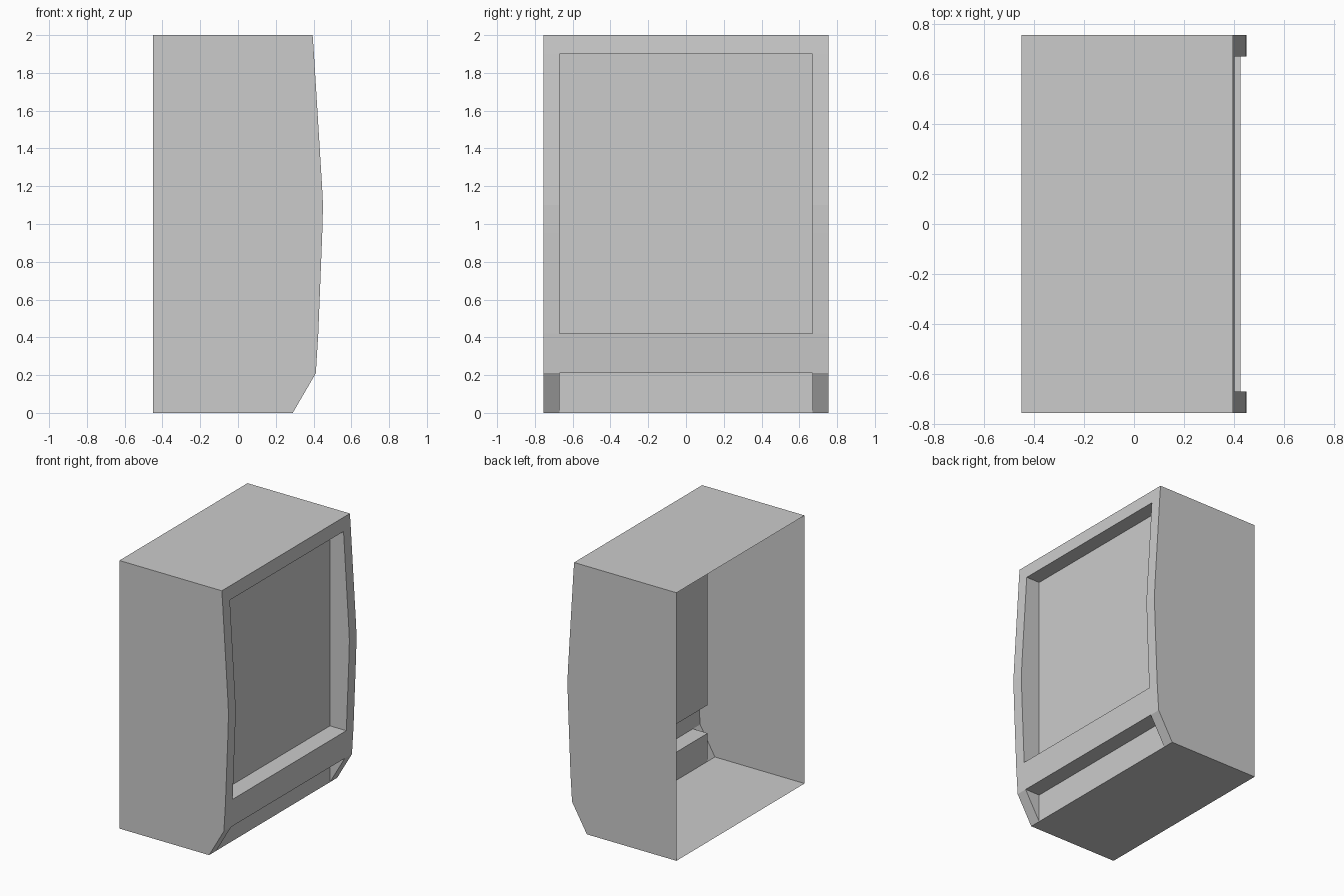
import bpy
import bmesh
from mathutils import Vector

cube = bpy.data.objects.get("Cube")
if cube:
    bpy.data.objects.remove(cube, do_unlink=True)

grey = bpy.data.materials.new("light grey")
grey.use_nodes = True
colour = (0.6, 0.6, 0.6, 1)
grey.diffuse_color = colour
grey.node_tree.nodes["Principled BSDF"].inputs["Base Color"].default_value = colour

HALF, INNER = 0.755, 0.67                  # half width of the case and of the recesses
BACK, PANEL = -0.45, 0.29                  # depth of the open back and of the recessed panels
TOP, WIN_TOP, WIN_LOW, KICK = 2.0, 1.9, 0.42, 0.21
# Bowed front profile as (x, z), from the top to the floor
FRONT = [(0.395, TOP), (0.402, WIN_TOP), (0.445, 1.2), (0.45, 1.1), (0.446, 0.95),
         (0.425, WIN_LOW), (0.412, KICK), (PANEL, 0)]
AT = {z: x for x, z in FRONT}
X, Y, Z = Vector((1, 0, 0)), Vector((0, 1, 0)), Vector((0, 0, 1))


def face(bm, points, outward):
    """Add one polygon whose normal points along outward."""
    f = bm.faces.new([bm.verts.new(p) for p in points])
    f.normal_update()
    if f.normal.dot(outward) < 0:
        f.normal_flip()


def strip(bm, profile, y0, y1, outward):
    """Sweep an (x, z) profile across the width."""
    for (xa, za), (xb, zb) in zip(profile, profile[1:]):
        face(bm, [(xa, y0, za), (xa, y1, za), (xb, y1, zb), (xb, y0, zb)], outward)


def side(bm, profile, y, outward):
    face(bm, [(x, y, z) for x, z in profile], outward)


def finish(bm, name):
    bmesh.ops.remove_doubles(bm, verts=bm.verts, dist=0.0005)
    mesh = bpy.data.meshes.new(name)
    bm.to_mesh(mesh)
    bm.free()
    mesh.materials.append(grey)
    bpy.context.collection.objects.link(bpy.data.objects.new(name, mesh))


def span(high, low):
    return [p for p in FRONT if low <= p[1] <= high]


# Thin case walls, open at the back
bm = bmesh.new()
for s in (-1, 1):
    side(bm, FRONT + [(BACK, 0), (BACK, TOP)], s * HALF, s * Y)
strip(bm, [(BACK, TOP), FRONT[0]], -HALF, HALF, Z)
strip(bm, [(BACK, 0), FRONT[-1]], -HALF, HALF, -Z)
finish(bm, "case_walls")

# Bowed frame around the window and the bottom recess
bm = bmesh.new()
for s in (-1, 1):
    strip(bm, FRONT, s * INNER, s * HALF, X)
strip(bm, span(TOP, WIN_TOP), -INNER, INNER, X)
strip(bm, span(WIN_LOW, KICK), -INNER, INNER, X)
finish(bm, "front_frame")

# Deep window recess with a flat panel
bm = bmesh.new()
strip(bm, [(PANEL, WIN_TOP), (PANEL, WIN_LOW)], -INNER, INNER, X)
strip(bm, [(PANEL, WIN_TOP), (AT[WIN_TOP], WIN_TOP)], -INNER, INNER, -Z)
strip(bm, [(PANEL, WIN_LOW), (AT[WIN_LOW], WIN_LOW)], -INNER, INNER, Z)
for s in (-1, 1):
    side(bm, span(WIN_TOP, WIN_LOW) + [(PANEL, WIN_LOW), (PANEL, WIN_TOP)], s * INNER, -s * Y)
finish(bm, "window_recess")

# Wedge recess along the bottom edge
bm = bmesh.new()
strip(bm, [(PANEL, KICK), (PANEL, 0)], -INNER, INNER, X)
strip(bm, [(PANEL, KICK), (AT[KICK], KICK)], -INNER, INNER, -Z)
for s in (-1, 1):
    side(bm, span(KICK, 0) + [(PANEL, KICK)], s * INNER, -s * Y)
finish(bm, "bottom_recess")
